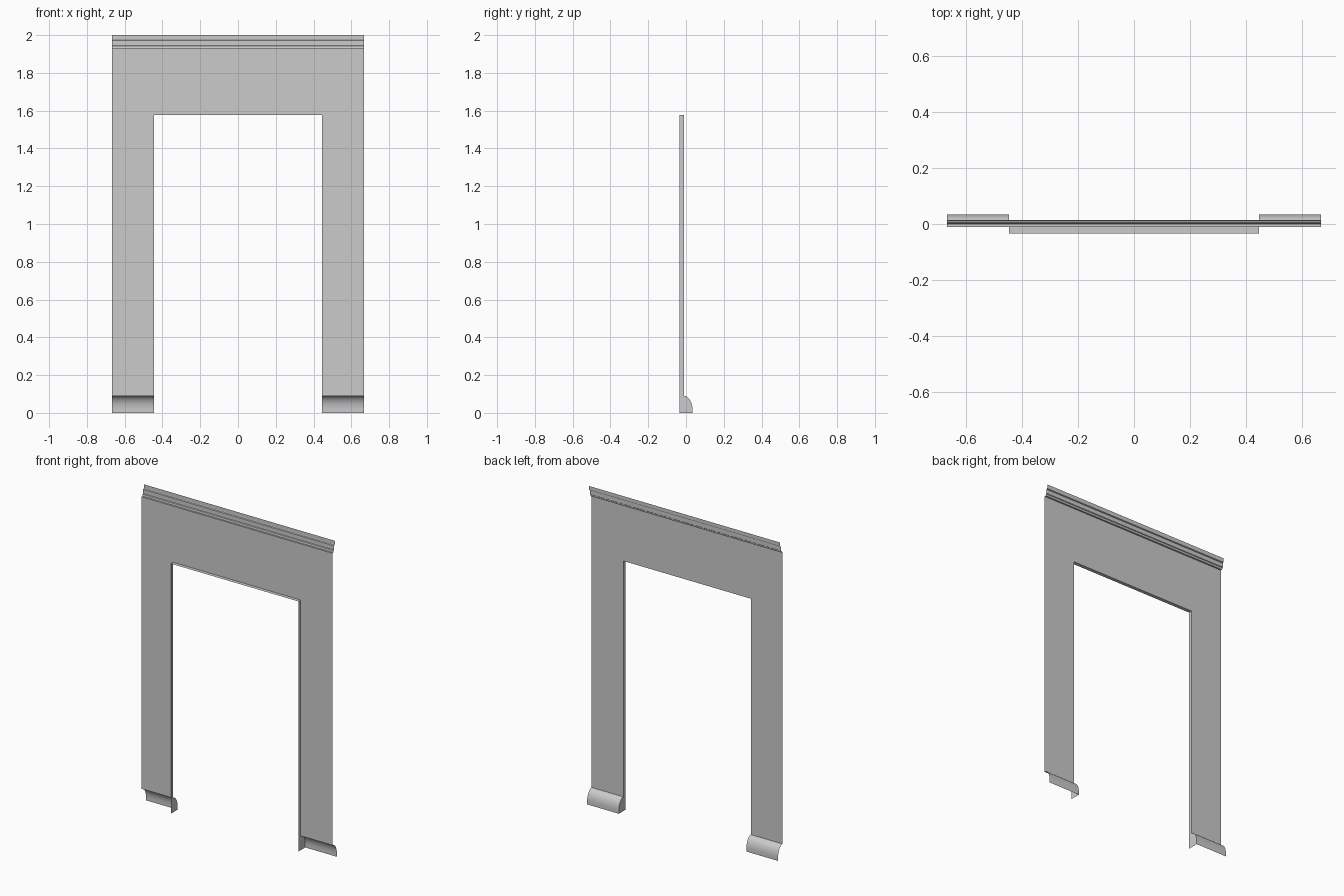
import bpy
from math import sin, cos, pi, radians

if "Cube" in bpy.data.objects:
    bpy.data.objects.remove(bpy.data.objects["Cube"])

OUT, INN = 0.666, 0.445        # outer and opening half widths
WALL, EDGE = -0.011, -0.034    # wall plane and jamb edge, y
LINTEL, CROWN, BASE = 1.577, 1.931, 0.09


def make(name, verts, faces, smooth=False):
    me = bpy.data.meshes.new(name)
    me.from_pydata(verts, [], faces)
    me.update()
    ob = bpy.data.objects.new(name, me)
    bpy.context.collection.objects.link(ob)
    if smooth:
        bpy.ops.object.select_all(action='DESELECT')
        ob.select_set(True)
        bpy.context.view_layer.objects.active = ob
        bpy.ops.object.shade_smooth_by_angle(angle=radians(35))
    return ob


def sweep(name, profile, x0, x1, smooth=False):
    """Run a (y, z) profile, listed bottom to top, along x, facing +y."""
    verts = [(x, y, z) for y, z in profile for x in (x0, x1)]
    faces = [(2 * i, 2 * i + 2, 2 * i + 3, 2 * i + 1) for i in range(len(profile) - 1)]
    return make(name, verts, faces, smooth)


# Wall sheet around the opening: two legs and the lintel, facing +y
xs, zs = (-OUT, -INN, INN, OUT), (BASE, LINTEL, CROWN)
verts = [(x, WALL, z) for z in zs for x in xs]
cells = [(0, 0), (0, 2), (1, 0), (1, 1), (1, 2)]
make("wall", verts, [(4 * r + c, 4 * r + c + 4, 4 * r + c + 5, 4 * r + c + 1) for r, c in cells])

# Stepped crown moulding along the top
sweep("crown_moulding", [(WALL, CROWN), (0.0, CROWN), (0.002, 1.942), (0.006, 1.945),
                         (0.006, 1.971), (0.012, 1.974), (0.014, 1.978), (0.014, 2.0)], -OUT, OUT)

# Rounded baseboards, and jambs whose lower ends close the baseboard profile
curve = [(0.034, 0.0)] + [(WALL + 0.045 * cos(t), 0.02 + 0.07 * sin(t))
                          for t in [i * pi / 20 for i in range(11)]]
for side, s in (("left", -1), ("right", 1)):
    a, b = sorted((s * INN, s * OUT))
    sweep(side + "_baseboard", curve, a, b, smooth=True)
    outline = [(EDGE, 0.0)] + curve + [(EDGE, BASE), (WALL, LINTEL), (EDGE, LINTEL)]
    n = len(curve)
    faces = [tuple(range(n + 2)), (n + 1, n, n + 2, n + 3)]
    if s > 0:
        faces = [f[::-1] for f in faces]
    make(side + "_jamb", [(s * INN, y, z) for y, z in outline], faces)

# Underside of the lintel
make("lintel_soffit", [(-INN, EDGE, LINTEL), (-INN, WALL, LINTEL),
                       (INN, WALL, LINTEL), (INN, EDGE, LINTEL)], [(0, 1, 2, 3)])
